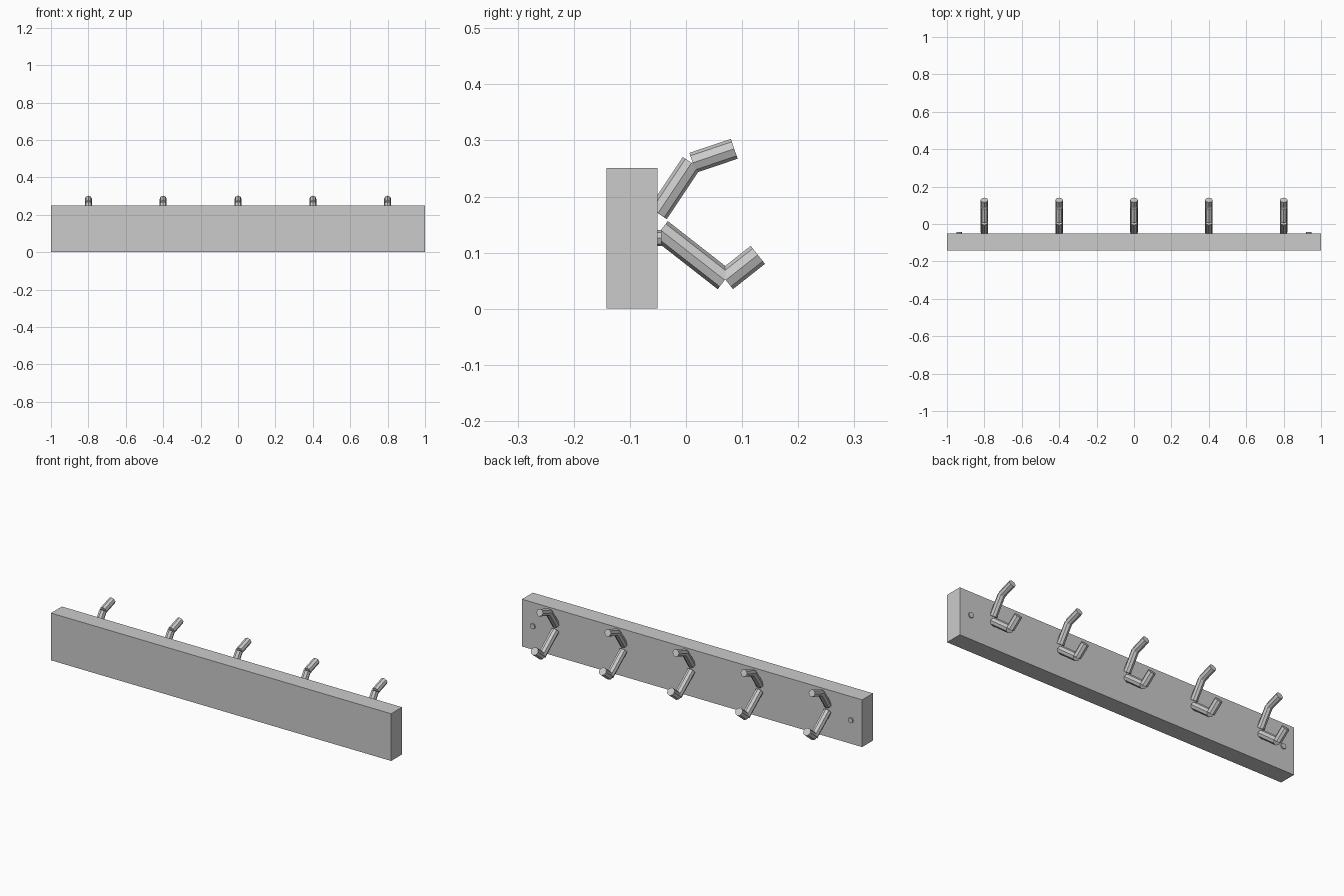
import bpy
from mathutils import Vector

if "Cube" in bpy.data.objects:
    bpy.data.objects.remove(bpy.data.objects["Cube"])


def rod(name, x, start, end, radius, sides=8):
    # straight flat-sided rod between two (y, z) points
    a, b = Vector((x, *start)), Vector((x, *end))
    d = b - a
    bpy.ops.mesh.primitive_cylinder_add(vertices=sides, radius=radius, depth=d.length,
                                        location=(a + b) / 2)
    ob = bpy.context.object
    ob.name = name
    # tilt about x only, so a corner stays in the hook's plane
    ob.rotation_euler = (Vector((0, 1)).angle_signed(Vector((d.y, d.z))), 0, 0)
    return ob


# Backboard
bpy.ops.mesh.primitive_cube_add(size=1, location=(0, -0.0965, 0.1255))
board = bpy.context.object
board.name = "backboard"
board.scale = (2, 0.091, 0.251)

# Five double hooks, each made of four rods
for i in range(5):
    x = -0.8 + 0.4 * i
    rod("upper_arm", x, (-0.05, 0.17), (0.01, 0.26), 0.0187)
    rod("upper_tip", x, (0.012, 0.26), (0.086, 0.285), 0.0187)
    rod("lower_arm", x, (-0.045, 0.14), (0.069, 0.051), 0.0205)
    rod("lower_tip", x, (0.071, 0.051), (0.128, 0.096), 0.0205)

# Mounting screws at both ends
for x in (-0.935, 0.935):
    rod("screw_head", x, (-0.058, 0.126), (-0.044, 0.126), 0.0145)

# The rod axis is z: correct the tilt direction so it follows each segment
for ob in bpy.data.objects:
    if ob.name != "backboard":
        ob.rotation_euler.x = -abs(ob.rotation_euler.x)
